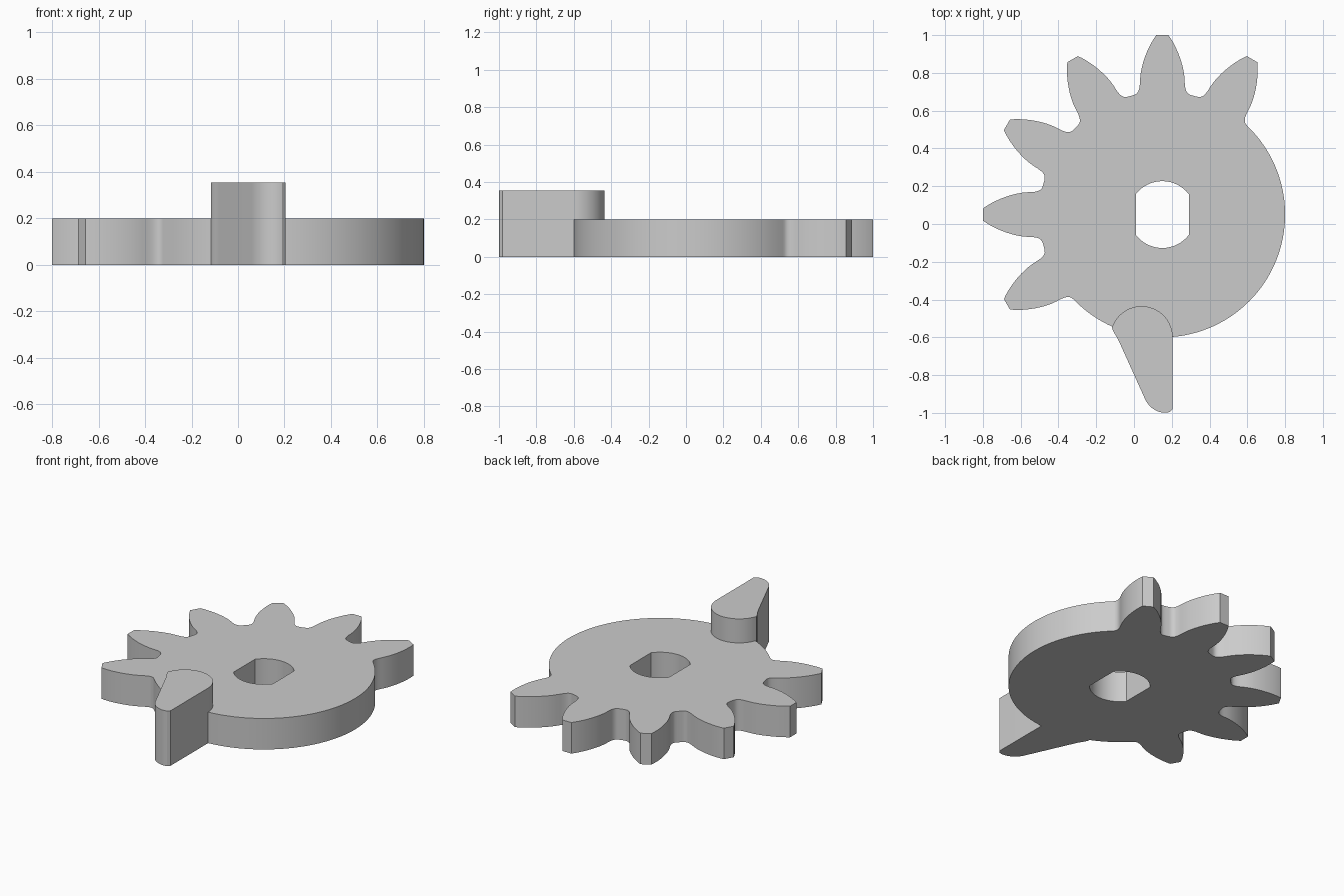
import bpy, bmesh
from math import cos, sin, radians, asin, pi, atan2
from mathutils import Vector, Matrix
from mathutils.geometry import interpolate_bezier

if "Cube" in bpy.data.objects:
    bpy.data.objects.remove(bpy.data.objects["Cube"], do_unlink=True)

CENTER = Vector((0.15, 0.05))
ROOT_R = 0.65
BORE_R, BORE_HALF = 0.177, 0.14
TEETH = [60, 90, 120, 150, 180, 210]

grey = bpy.data.materials.new("light_grey")
grey.use_nodes = True
grey.diffuse_color = (0.6, 0.6, 0.6, 1)
grey.node_tree.nodes["Principled BSDF"].inputs["Base Color"].default_value = (0.6, 0.6, 0.6, 1)


def arc(center, radius, start, end, steps):
    """Points on an arc, angles in radians."""
    return [Vector(center) + radius * Vector((cos(a), sin(a)))
            for a in (start + (end - start) * i / steps for i in range(steps + 1))]


def bezier(points, steps):
    return interpolate_bezier(*[Vector(p) for p in points], steps)


def plate(name, loops, height):
    """Fill an outline (with optional holes) and extrude it up from the floor."""
    bm = bmesh.new()
    edges = []
    for loop in loops:
        verts = [bm.verts.new((p[0], p[1], 0)) for p in loop]
        edges += [bm.edges.new((v, verts[i - 1])) for i, v in enumerate(verts)]
    bmesh.ops.triangle_fill(bm, use_beauty=True, use_dissolve=False, edges=edges)
    top = bmesh.ops.extrude_face_region(bm, geom=bm.faces[:])["geom"]
    bmesh.ops.translate(bm, vec=(0, 0, height),
                        verts=[g for g in top if isinstance(g, bmesh.types.BMVert)])
    bmesh.ops.recalc_face_normals(bm, faces=bm.faces[:])
    mesh = bpy.data.meshes.new(name)
    bm.to_mesh(mesh)
    bm.free()
    mesh.materials.append(grey)
    obj = bpy.data.objects.new(name, mesh)
    bpy.context.collection.objects.link(obj)
    bpy.ops.object.select_all(action='DESELECT')
    obj.select_set(True)
    bpy.context.view_layer.objects.active = obj
    bpy.ops.object.shade_smooth_by_angle(angle=radians(30))
    return obj


# Half tooth pointing along +y: curved flank, then root fillet
flank = bezier([(0.032, 0.95), (0.07, 0.9), (0.114, 0.8), (0.118, 0.715)], 10)
fillet = bezier([(0.118, 0.715), (0.119, 0.655), (0.127, 0.6385), (0.157, 0.631)], 9)
half = flank + fillet[1:]
tooth = half[::-1] + [Vector((-p.x, p.y)) for p in half]
tooth_span = atan2(half[-1].x, half[-1].y)

# Gear outline: teeth on the back and right, plain rim elsewhere
outline = []
for i, deg in enumerate(TEETH):
    turn = Matrix.Rotation(radians(deg - 90), 2)
    outline += [CENTER + turn @ p for p in tooth]
    last = i == len(TEETH) - 1
    start = radians(deg) + tooth_span
    end = radians(TEETH[0] + 360 if last else TEETH[i + 1]) - tooth_span
    outline += arc(CENTER, ROOT_R, start, end, 64 if last else 2)[1:-1]

# Bore with two flat sides
flat = asin(BORE_HALF / BORE_R)
bore = (arc(CENTER, BORE_R, pi / 2 - flat, pi / 2 + flat, 16)
        + arc(CENTER, BORE_R, 1.5 * pi - flat, 1.5 * pi + flat, 16))
plate("gear_disc", [outline, bore], 0.2)

# Taller pointer arm: round head, tapering to a blunt rounded end
head = arc((0.04, -0.6), 0.165, 0, radians(162), 24)
side = bezier([head[-1], (-0.11, -0.575), (-0.094, -0.59), (-0.08, -0.62)], 6)[1:]
end = bezier([(0.06, -0.93), (0.085, -0.985), (0.15, -1.01), (0.19, -0.995)], 10)
plate("pointer_arm", [head + side + end + [Vector((0.205, -0.98))]], 0.355)
